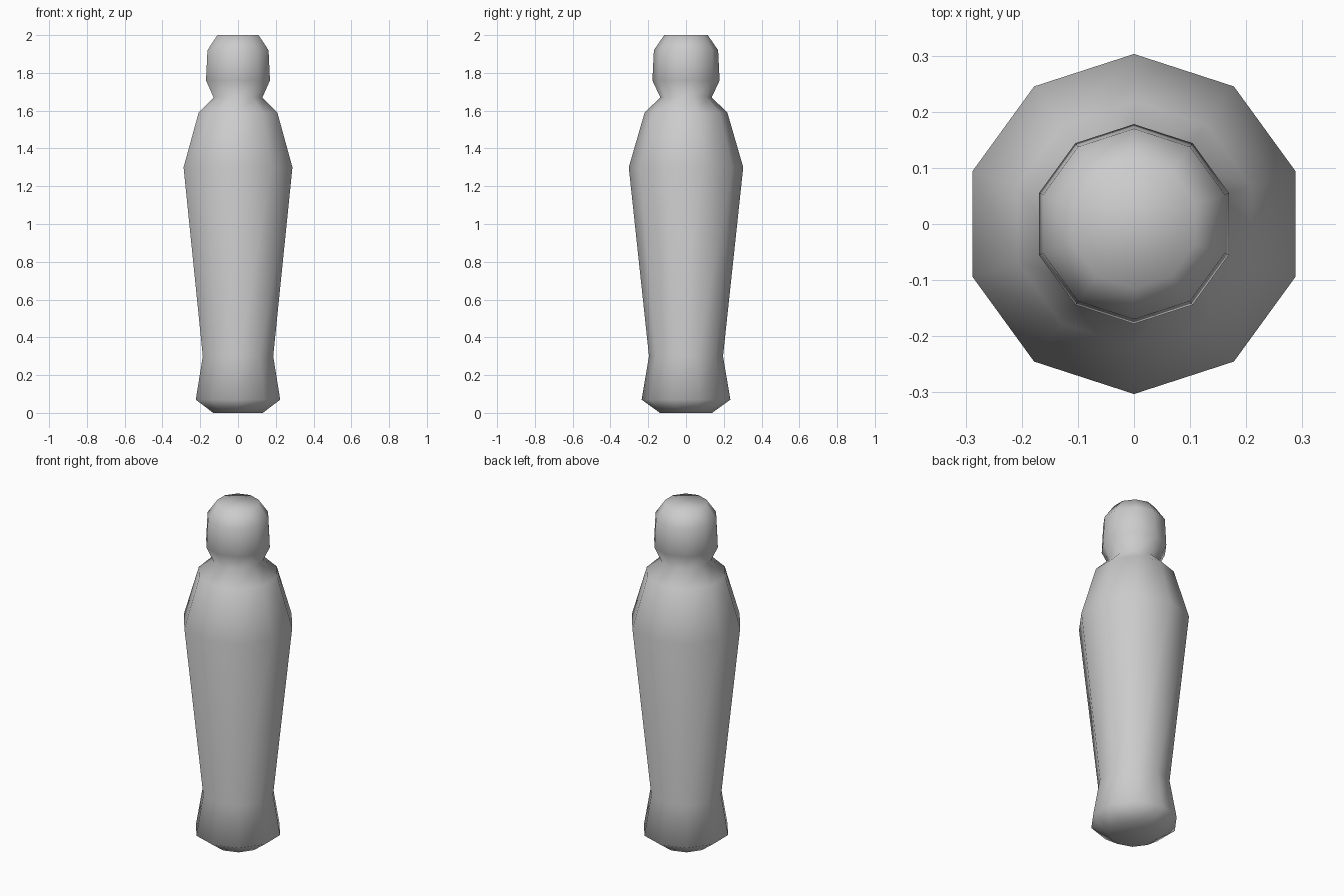
import bpy, bmesh, math

if "Cube" in bpy.data.objects:
    bpy.data.objects.remove(bpy.data.objects["Cube"])

SIDES = 10
# Radius and height pairs from base to crown
PROFILE = [(0.138, 0.0), (0.235, 0.07), (0.196, 0.30), (0.303, 1.30),
           (0.219, 1.59), (0.136, 1.67), (0.178, 1.76), (0.170, 1.92), (0.115, 2.0)]


def lathe(name, profile, sides):
    bm = bmesh.new()
    rings = []
    for r, z in profile:
        ring = []
        for i in range(sides):
            a = math.pi / 2 + 2 * math.pi * i / sides
            ring.append(bm.verts.new((r * math.cos(a), r * math.sin(a), z)))
        rings.append(ring)
    for lo, hi in zip(rings, rings[1:]):
        for i in range(sides):
            j = (i + 1) % sides
            bm.faces.new((lo[i], lo[j], hi[j], hi[i]))
    # Closed base and crown
    bm.faces.new(rings[0][::-1])
    bm.faces.new(rings[-1])
    for f in bm.faces:
        f.smooth = True
    mesh = bpy.data.meshes.new(name)
    bm.to_mesh(mesh)
    bm.free()
    obj = bpy.data.objects.new(name, mesh)
    bpy.context.collection.objects.link(obj)
    return obj


# Turned body with flared foot, shoulders, neck and rounded head
lathe("turned_figure", PROFILE, SIDES)
